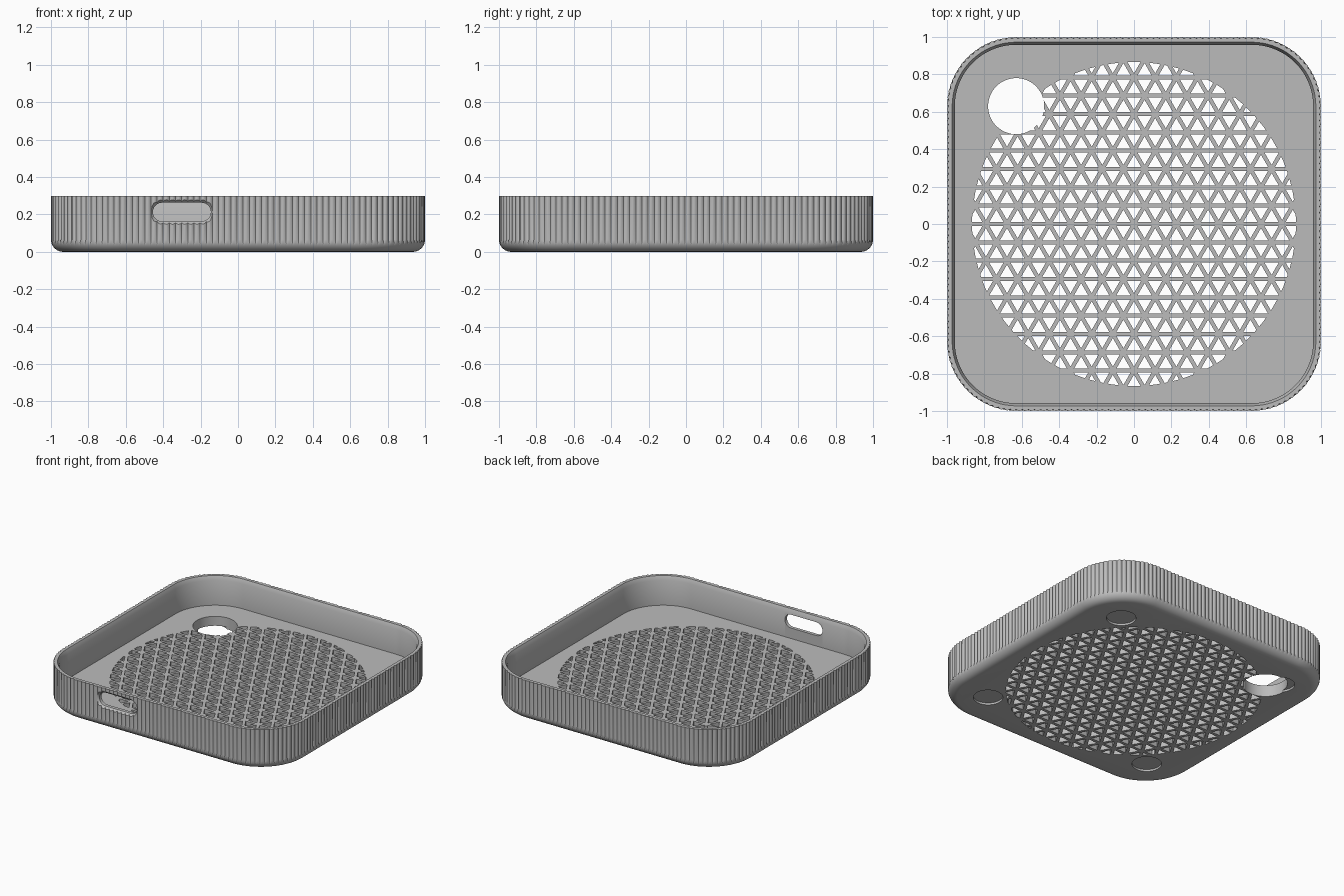
import bpy
import bmesh
from math import sin, cos, pi, sqrt
from mathutils import Vector

if "Cube" in bpy.data.objects:
    bpy.data.objects.remove(bpy.data.objects["Cube"])

HEIGHT, FLOOR = 0.30, 0.085
CORNER, FILLET = 0.37, 0.065
RIBS, STEPS, RIB_DEPTH = 56, 6, 0.009      # ribs per quarter, samples per rib
FLAT = 1 - CORNER

grey = bpy.data.materials.new("plastic_grey")
grey.use_nodes = True
colour = (0.5, 0.5, 0.5, 1)
grey.diffuse_color = colour
grey.node_tree.nodes["Principled BSDF"].inputs["Base Color"].default_value = colour


def loft(bm, rings):
    """Join equal rings of points into a closed solid with end caps."""
    loops = [[bm.verts.new(p) for p in ring] for ring in rings]
    n = len(loops[0])
    for a, b in zip(loops, loops[1:]):
        for i in range(n):
            j = (i + 1) % n
            bm.faces.new((a[i], a[j], b[j], b[i]))
    bm.faces.new(loops[0][::-1])
    bm.faces.new(loops[-1])


def make(name, solids):
    bm = bmesh.new()
    for rings in solids:
        loft(bm, rings)
    bmesh.ops.recalc_face_normals(bm, faces=bm.faces)
    mesh = bpy.data.meshes.new(name)
    bm.to_mesh(mesh)
    bm.free()
    mesh.materials.append(grey)
    obj = bpy.data.objects.new(name, mesh)
    bpy.context.collection.objects.link(obj)
    return obj


def prism(outline, z0, z1):
    return [[(p[0], p[1], z) for p in outline] for z in (z0, z1)]


def circle(x, y, r, n=48):
    return [(x + r * cos(2 * pi * i / n), y + r * sin(2 * pi * i / n)) for i in range(n)]


# Rounded square path: point, outward normal and rib groove depth
path = []
arc = CORNER * pi / 2
count = RIBS * STEPS
for quarter in range(4):
    for i in range(count):
        s = (2 * FLAT + arc) * i / count
        if s < 2 * FLAT:
            n, c = Vector((0, -1)), Vector((s - FLAT, -FLAT))
        else:
            a = (s - 2 * FLAT) / CORNER
            n, c = Vector((sin(a), -cos(a))), Vector((FLAT, -FLAT))
        p = c + n * CORNER
        for _ in range(quarter):
            p, n = Vector((-p.y, p.x)), Vector((-n.y, n.x))
        path.append((p, n, RIB_DEPTH * (1 - sin(pi * (i % STEPS) / STEPS))))


def ring(inset, z, ribbed=False):
    return [(*(p - n * (inset + (g if ribbed else 0))), z) for p, n, g in path]


# Tray shell: rounded base edge, ribbed wall, bevelled rim, inner wall, floor
rings = []
for k in range(6):
    a = pi / 2 * k / 6
    rings.append(ring(FILLET * (1 - sin(a)), FILLET * (1 - cos(a))))
rings.append(ring(0, FILLET, True))
rings.append(ring(0, HEIGHT, True))
rings += [ring(0.028, HEIGHT), ring(0.042, HEIGHT - 0.03), ring(0.042, FLOOR)]
tray = make("ribbed_tray", [rings])

# Triangular grille, clipped to a circle
ROW, BAR, GRILLE = 0.098, 0.0108, 0.865
SIDE = ROW * 2 / sqrt(3)


def clip(poly):
    """Trim a convex polygon to the round grille outline."""
    for i in range(72):
        n = Vector((cos(2 * pi * i / 72), sin(2 * pi * i / 72)))
        out = []
        for a, b in zip(poly, poly[1:] + poly[:1]):
            da, db = a.dot(n) - GRILLE, b.dot(n) - GRILLE
            if da <= 0:
                out.append(a)
            if da * db < 0:
                out.append(a.lerp(b, da / (da - db)))
        poly = out
        if len(poly) < 3:
            return None
    area = sum(a.cross(b) for a, b in zip(poly, poly[1:] + poly[:1])) / 2
    return poly if abs(area) > 0.00005 else None


holes = []
reach = ROW * 2 / 3 - 2 * BAR              # centre to corner of each opening
for row in range(-9, 9):
    for col in range(-18, 19):
        for up in (True, False):
            x = SIDE * (col + (row % 2) / 2 + (0.5 if up else 0))
            y = ROW * (row + (1 / 3 if up else 2 / 3))
            start = pi / 2 if up else -pi / 2
            tri = [Vector((x + reach * cos(start + k * 2 * pi / 3),
                           y + reach * sin(start + k * 2 * pi / 3))) for k in range(3)]
            tri = clip(tri)
            if tri:
                holes.append(prism(tri, -0.05, FLOOR + 0.05))
grille = make("grille_cutter", holes)

# Round cable hole and shallow foot recesses
cable = make("cable_hole_cutter", [prism(circle(-0.63, 0.63, 0.15, 64), -0.05, 0.15)])
feet = make("foot_recess_cutter", [prism(circle(x, y, 0.1), -0.05, 0.015)
                                   for x in (-0.7, 0.7) for y in (-0.7, 0.7)])


# Port slot through the front wall with a flared mouth
def slot_ring(y, grow):
    pts = []
    for side in (1, -1):
        for k in range(13):
            a = -pi / 2 + pi * k / 12
            r = 0.05 + grow
            pts.append((-0.3 + side * (0.105 + r * cos(a)), y, 0.213 + side * r * sin(a)))
    return pts


slot = make("port_slot_cutter", [[slot_ring(-1.01, 0.025), slot_ring(-0.983, 0),
                                  slot_ring(-0.9, 0)]])

# Cut all the openings
bpy.ops.object.select_all(action='DESELECT')
tray.select_set(True)
bpy.context.view_layer.objects.active = tray
for cutter in (grille, cable, feet, slot):
    cutter.hide_render = True
    mod = tray.modifiers.new(cutter.name, 'BOOLEAN')
    mod.operation = 'DIFFERENCE'
    mod.solver = 'EXACT'
    mod.object = cutter
    bpy.ops.object.modifier_apply(modifier=mod.name)
    bpy.data.objects.remove(cutter)
bpy.ops.object.shade_smooth_by_angle(angle=pi / 6)
